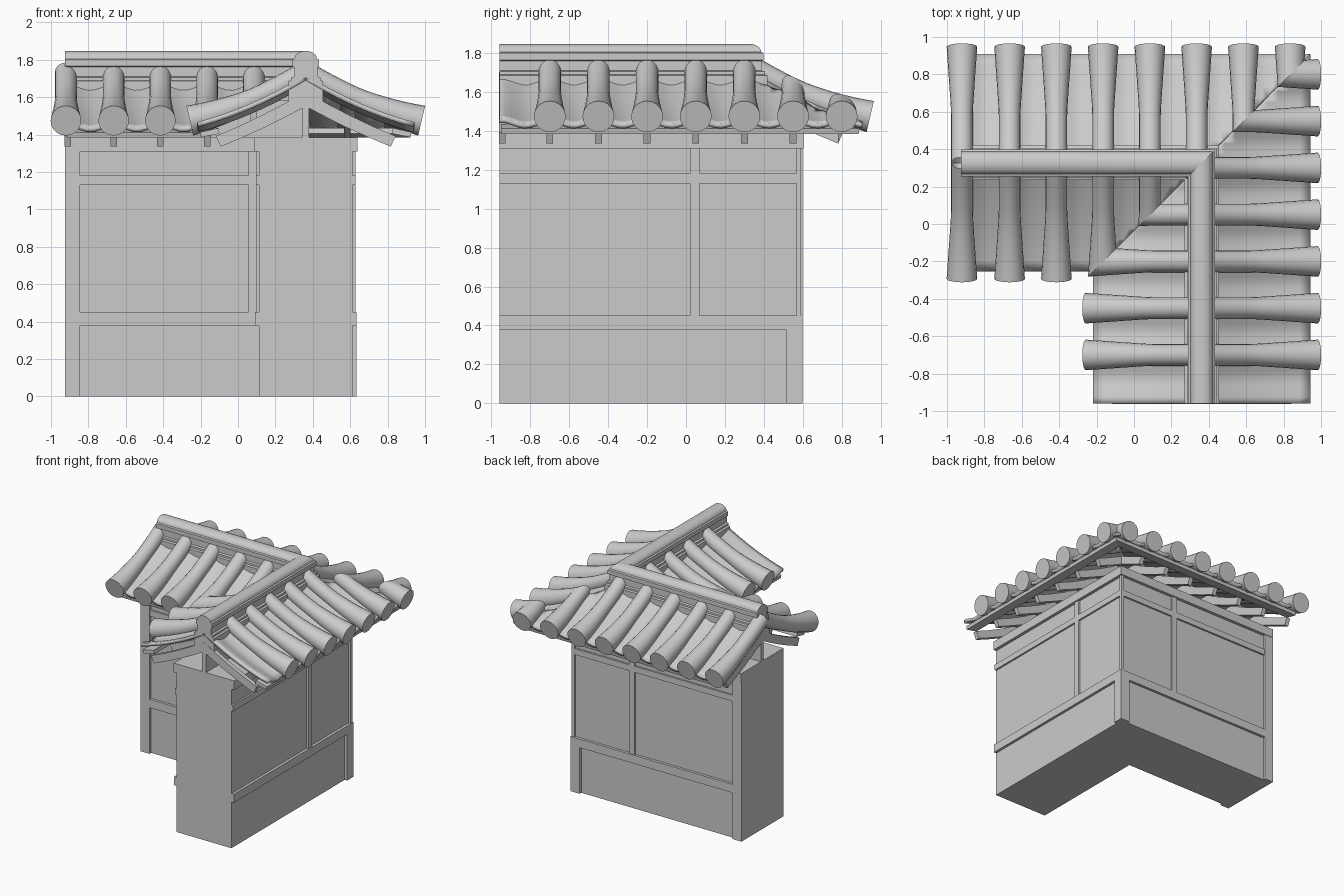
import bpy, bmesh, math
from mathutils import Vector, Matrix

if "Cube" in bpy.data.objects:
    bpy.data.objects.remove(bpy.data.objects["Cube"])

CX, SHIFT, END = 0.362, 0.035, -0.96      # ridge x of the front wing, diagonal offset, wing end
PITCH = 0.25
TILE_YS = [-0.70 + PITCH * k for k in range(7)]


def slope(d):
    """Height of the cover tile axis at distance d from the ridge."""
    return 1.735 - 0.607 * d + 0.30 * d * d


def prism(bm, pts, y0, y1):
    """Extrude an (offset from ridge, z) outline along the wing."""
    a = [bm.verts.new((CX + x, y0, z)) for x, z in pts]
    b = [bm.verts.new((CX + x, y1, z)) for x, z in pts]
    n = len(pts)
    bm.faces.new(a)
    bm.faces.new(b[::-1])
    for i in range(n):
        bm.faces.new((a[i], b[i], b[(i + 1) % n], a[(i + 1) % n]))


def slab(bm, half, z0, z1, y0=END, y1=1.0):
    prism(bm, [(-half, z0), (half, z0), (half, z1), (-half, z1)], y0, y1)


def tile(bm, y, side):
    """Flared round cover tile following the roof curve, closed at the eave."""
    rings, n, steps = [], 20, 12
    for i in range(steps + 1):
        d = 0.62 * i / steps
        g = -0.607 + 0.60 * d
        r = 0.058 + 0.07 * max(0.0, d - 0.28)
        nrm = Vector((-g * side, 0, 1)).normalized()
        c = Vector((CX + side * d, y, slope(d)))
        rings.append([bm.verts.new(c + nrm * r * math.sin(2 * math.pi * k / n)
                                   + Vector((0, r * math.cos(2 * math.pi * k / n), 0)))
                      for k in range(n)])
    for p, q in zip(rings, rings[1:]):
        for k in range(n):
            bm.faces.new((p[k], p[(k + 1) % n], q[(k + 1) % n], q[k]))
    bm.faces.new(rings[-1])


def pan_sheet(bm, side):
    """Scalloped sheet of pan tiles between the cover tiles."""
    rows = []
    for i in range(11):
        d = 0.578 * i / 10
        row = []
        for j in range(63):
            y = END + 1.92 * j / 62
            dip = 0.03 * math.sin(math.pi * (y + 0.70) / PITCH) ** 2
            row.append(bm.verts.new((CX + side * d, y, slope(d) - 0.03 - dip)))
        rows.append(row)
    for p, q in zip(rows, rows[1:]):
        for j in range(62):
            bm.faces.new((p[j], q[j], q[j + 1], p[j + 1]))


def finish(name, bm, wings=("front", "left"), smooth=False, thick=0):
    """Mitre the part on the diagonal and make both wings from it."""
    bmesh.ops.bisect_plane(bm, geom=bm.verts[:] + bm.edges[:] + bm.faces[:],
                           plane_co=(CX, CX - SHIFT, 0), plane_no=(-1, 1, 0), clear_outer=True)
    bmesh.ops.recalc_face_normals(bm, faces=bm.faces[:])
    for wing in wings:
        b = bm.copy()
        if wing == "left":
            swap = Matrix(((0, 1, 0, SHIFT), (1, 0, 0, -SHIFT), (0, 0, 1, 0), (0, 0, 0, 1)))
            b.transform(swap)
            bmesh.ops.reverse_faces(b, faces=b.faces[:])
        me = bpy.data.meshes.new(f"{wing}_{name}")
        b.to_mesh(me)
        b.free()
        ob = bpy.data.objects.new(f"{wing}_{name}", me)
        bpy.context.collection.objects.link(ob)
        if thick:
            m = ob.modifiers.new("thickness", "SOLIDIFY")
            m.thickness, m.offset = thick, 0
        if smooth:
            bpy.ops.object.select_all(action="DESELECT")
            ob.select_set(True)
            bpy.context.view_layer.objects.active = ob
            bpy.ops.object.shade_smooth_by_angle(angle=math.radians(35))
    bm.free()


# wall body with recessed panels
bm = bmesh.new()
slab(bm, 0.25, 0, 1.38)
finish("wall_core", bm)

# horizontal rails
bm = bmesh.new()
slab(bm, 0.272, 0.38, 0.45)
slab(bm, 0.265, 1.13, 1.18)
slab(bm, 0.276, 1.31, 1.385)
finish("wall_rails", bm)

# middle post and outer corner posts
bm = bmesh.new()
slab(bm, 0.265, 0.45, 1.31, 0.02, 0.07)
slab(bm, 0.265, 0.45, 1.31, 0.567, 1.0)
slab(bm, 0.272, 0, 0.38, 0.515, 1.0)
finish("wall_posts", bm)

# full height post on the left wing end
bm = bmesh.new()
slab(bm, 0.272, 0, 1.385, END, -0.88)
finish("end_post", bm, ("left",))

# thin web carrying the ridge
bm = bmesh.new()
slab(bm, 0.018, 1.38, 1.62)
finish("ridge_web", bm)

# curved rafters
top = [(0, 1.63), (0.12, 1.562), (0.24, 1.50), (0.36, 1.443), (0.48, 1.392)]
low = [(0.455, 1.335), (0.34, 1.383), (0.22, 1.437), (0.11, 1.492), (0, 1.55)]
outline = top + low + [(-x, z) for x, z in low[-2::-1]] + [(-x, z) for x, z in top[:0:-1]]
bm = bmesh.new()
for y in [END + 0.015] + TILE_YS:
    prism(bm, outline, y - 0.0175, y + 0.0175)
finish("rafters", bm)

# eave boards under the sheet edge
bm = bmesh.new()
for s in (-1, 1):
    prism(bm, [(s * x, z) for x, z in
               ((0.46, 1.405), (0.56, 1.385), (0.566, 1.412), (0.466, 1.435))], END + 0.01, 1.0)
finish("eave_boards", bm)

# pan tile sheets
bm = bmesh.new()
for s in (-1, 1):
    pan_sheet(bm, s)
finish("pan_tiles", bm, smooth=True, thick=0.025)

# cover tiles
bm = bmesh.new()
for y in TILE_YS:
    for s in (-1, 1):
        tile(bm, y, s)
finish("cover_tiles", bm, smooth=True)

# last cover tiles on the left wing end
bm = bmesh.new()
for s in (-1, 1):
    tile(bm, -0.955, s)
finish("end_cover_tiles", bm, ("left",), smooth=True)

# moulded ridge
half = [(0.093, 1.58), (0.093, 1.685), (0.078, 1.69), (0.078, 1.705), (0.062, 1.71), (0.062, 1.76),
        (0.072, 1.765), (0.072, 1.80), (0.06, 1.805)]
dome = [(0.06 * math.cos(a), 1.805 + 0.042 * math.sin(a))
        for a in [math.pi * k / 12 for k in range(1, 12)]]
bm = bmesh.new()
prism(bm, half + dome + [(-x, z) for x, z in half[::-1]], END, 1.0)
finish("ridge", bm, smooth=True)
